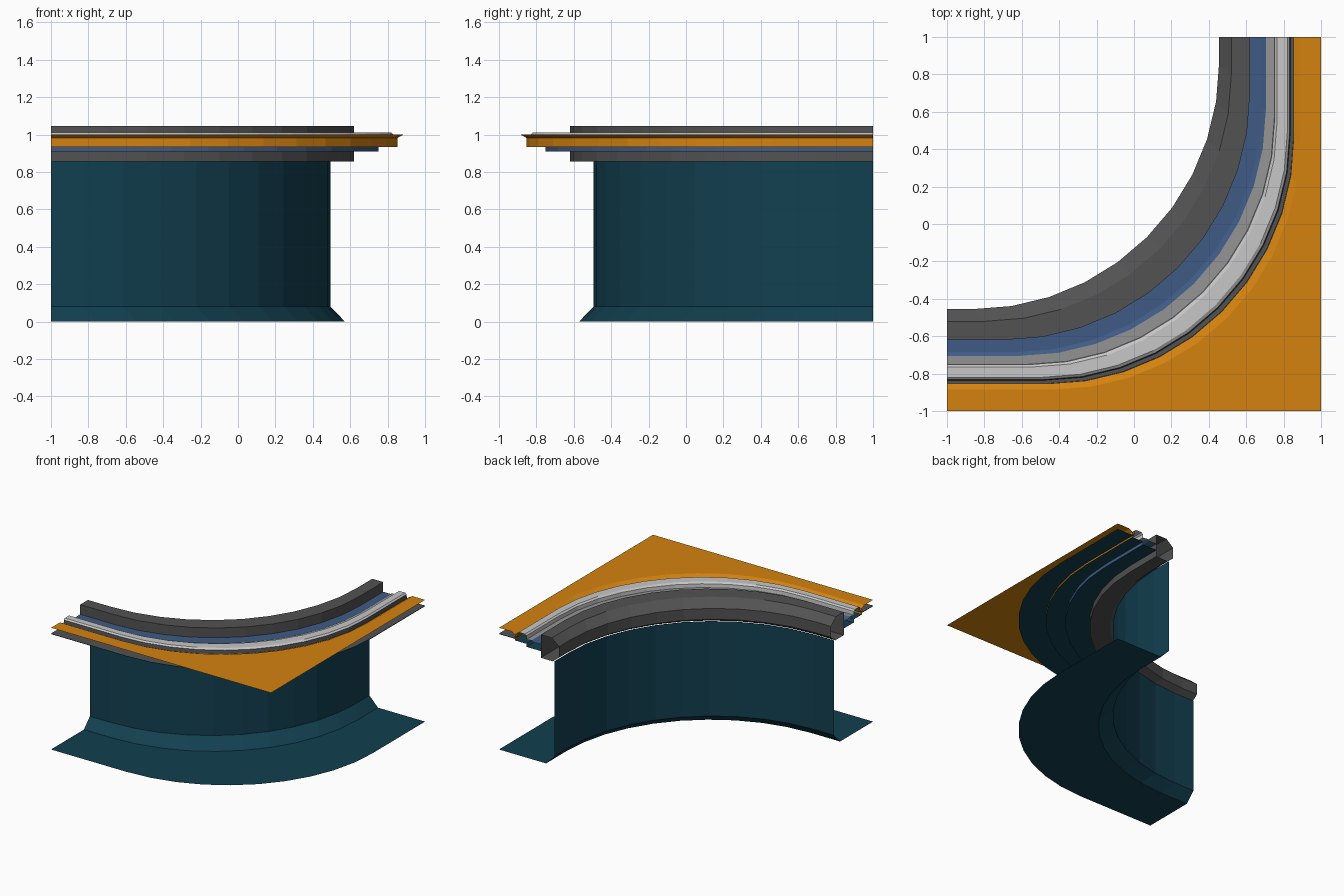
import bpy, bmesh, math

cube = bpy.data.objects.get("Cube")
if cube:
    bpy.data.objects.remove(cube, do_unlink=True)

RADIUS = 1.315
STEPS = 10


def material(name, rgb):
    m = bpy.data.materials.new(name)
    m.use_nodes = True
    m.diffuse_color = (*rgb, 1)
    bsdf = next(n for n in m.node_tree.nodes if n.type == 'BSDF_PRINCIPLED')
    bsdf.inputs["Base Color"].default_value = (*rgb, 1)
    return m


teal = material("deep teal", (0.006, 0.05, 0.08))
dark = material("dark grey", (0.085, 0.085, 0.085))
blue = material("slate blue", (0.05, 0.105, 0.24))
mid = material("mid grey", (0.32, 0.32, 0.32))
pale = material("pale grey", (0.57, 0.57, 0.57))
orange = material("orange", (0.66, 0.225, 0.005))


def path(off):
    """Quarter bend with straight ends, shifted diagonally by its offset."""
    c = 1 - (off - 0.315)
    pts = [(-1, -off)]
    for i in range(STEPS + 1):
        a = math.pi / 2 * i / STEPS
        pts.append((-c + RADIUS * math.sin(a), c - RADIUS * math.cos(a)))
    return pts + [(off, 1)]


def finish(bm, name, mat):
    mesh = bpy.data.meshes.new(name)
    bm.to_mesh(mesh)
    bm.free()
    mesh.materials.append(mat)
    ob = bpy.data.objects.new(name, mesh)
    bpy.context.scene.collection.objects.link(ob)
    return ob


def sweep(name, mat, profile, closed=False):
    """Sweep (offset, height) profile points round the bend."""
    bm = bmesh.new()
    rows = [[bm.verts.new((x, y, z)) for x, y in path(off)] for off, z in profile]
    if closed:
        rows.append(rows[0])
    for r, s in zip(rows, rows[1:]):
        for i in range(len(r) - 1):
            bm.faces.new((r[i], s[i], s[i + 1], r[i + 1]))
    return finish(bm, name, mat)


# Lower wall with flared foot and ground apron
sweep("wall_and_floor", teal, [(0.495, 0.86), (0.495, 0.08), (0.572, 0), (1, 0)])

# Chamfered hollow inner beam
sweep("inner_beam", dark, [(0.62, 1.045), (0.62, 0.855), (0.51, 0.855), (0.455, 0.9),
                           (0.455, 0.99), (0.52, 1.045)], closed=True)

# Stepped underside of the deck
sweep("inner_soffit", teal, [(0.75, 0.91), (0.62, 0.91)])
sweep("middle_soffit", teal, [(0.855, 0.935), (0.75, 0.935)])
sweep("outer_soffit", teal, [(1, 0.948), (0.855, 0.948)])
sweep("outer_underlay", dark, [(0.855, 0.953), (1, 0.953)])

# Blue channel and its lower lip
sweep("blue_channel", blue, [(0.62, 0.965), (0.685, 0.965), (0.705, 0.975)])
sweep("blue_lip", blue, [(0.75, 0.936), (0.75, 0.91)])

# Rail: inner ledge, raised bar, outer gutter
sweep("rail_ledge", mid, [(0.705, 0.975), (0.75, 0.97)])
sweep("rail_bar", pale, [(0.75, 0.97), (0.752, 1.0), (0.765, 1.011),
                         (0.82, 1.011), (0.832, 1.0)])
sweep("rail_gutter", dark, [(0.832, 1.0), (0.836, 0.96), (0.853, 0.96)])

# Orange edge trim and the flat corner plate
sweep("orange_trim", orange, [(0.854, 0.935), (0.854, 0.983), (0.885, 1.0)])
bm = bmesh.new()
rim = [bm.verts.new((x, y, 1)) for x, y in [(-1, -1)] + path(0.885) + [(1, 1)]]
corner = bm.verts.new((1, -1, 1))
for a, b in zip(rim, rim[1:]):
    bm.faces.new((a, corner, b))
finish(bm, "corner_plate", orange)
